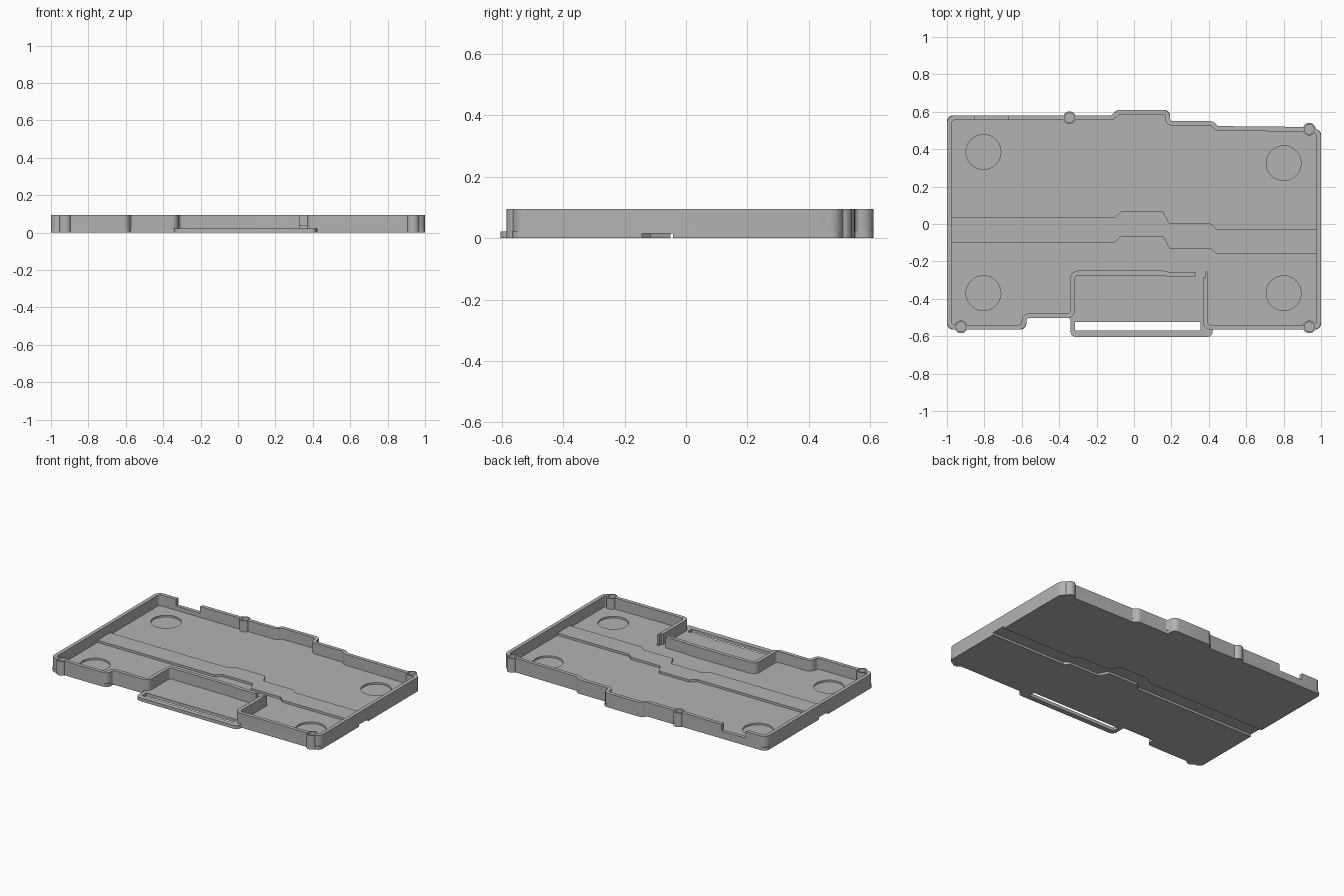
import bpy, bmesh, math
from mathutils import Vector

if "Cube" in bpy.data.objects:
    bpy.data.objects.remove(bpy.data.objects["Cube"], do_unlink=True)

grey = bpy.data.materials.new("plain grey")
grey.use_nodes = True
grey.diffuse_color = (0.45, 0.45, 0.45, 1)
grey.node_tree.nodes["Principled BSDF"].inputs["Base Color"].default_value = (0.45, 0.45, 0.45, 1)

FLOOR, TOP, WALL = 0.022, 0.095, 0.025
RIDGE, GROOVE = 0.037, 0.015


def prism(name, pts, z0, z1):
    """Upright solid from a flat outline."""
    bm = bmesh.new()
    face = bm.faces.new([bm.verts.new((p[0], p[1], z0)) for p in pts])
    out = bmesh.ops.extrude_face_region(bm, geom=[face])
    for v in out["geom"]:
        if isinstance(v, bmesh.types.BMVert):
            v.co.z = z1
    bmesh.ops.recalc_face_normals(bm, faces=bm.faces)
    mesh = bpy.data.meshes.new(name)
    bm.to_mesh(mesh)
    bm.free()
    mesh.materials.append(grey)
    ob = bpy.data.objects.new(name, mesh)
    bpy.context.scene.collection.objects.link(ob)
    return ob


def box(name, x0, x1, y0, y1, z0, z1):
    return prism(name, [(x0, y0), (x1, y0), (x1, y1), (x0, y1)], z0, z1)


def disc(name, centre, r, z0, z1, n=40):
    ring = [(centre[0] + r * math.cos(math.tau * i / n),
             centre[1] + r * math.sin(math.tau * i / n)) for i in range(n)]
    return prism(name, ring, z0, z1)


def fillet(pts, r, closed, steps=5):
    """Round the corners of a path."""
    pts = [Vector(p) for p in pts]
    out, n = [], len(pts)
    for i, p in enumerate(pts):
        if not closed and i in (0, n - 1):
            out.append(p)
            continue
        a, b = pts[i - 1] - p, pts[(i + 1) % n] - p
        half = a.angle(b) / 2
        cut = min(r / math.tan(half), a.length * 0.45, b.length * 0.45)
        s, e = p + a.normalized() * cut, p + b.normalized() * cut
        rad = cut * math.tan(half)
        c = p + (a.normalized() + b.normalized()).normalized() * (rad / math.sin(half))
        for k in range(steps + 1):
            d = s.lerp(e, k / steps) - c
            out.append(c + d.normalized() * rad)
    return out


def offset(pts, d, closed):
    """Shift a path to its right by d, with mitred joints."""
    out, n = [], len(pts)
    for i, p in enumerate(pts):
        dirs = []
        if closed or i > 0:
            dirs.append((p - pts[i - 1]).normalized())
        if closed or i < n - 1:
            dirs.append((pts[(i + 1) % n] - p).normalized())
        normals = [Vector((t.y, -t.x)) for t in dirs]
        m = sum(normals, Vector((0, 0))).normalized()
        out.append(p + m * (d / m.dot(normals[0])))
    return out


def carve(ob, cutters):
    """Subtract the cutters and keep the result as plain mesh."""
    for c in cutters:
        mod = ob.modifiers.new("cut", "BOOLEAN")
        mod.operation, mod.solver, mod.object = "DIFFERENCE", "EXACT", c
    dg = bpy.context.evaluated_depsgraph_get()
    mesh = bpy.data.meshes.new_from_object(ob.evaluated_get(dg))
    ob.modifiers.clear()
    ob.data = mesh


# Wall centre line, shared by the floor outline
shell = [(0.988, -0.552), (0.988, 0.485), (0.955, 0.506), (0.445, 0.511),
         (0.415, 0.537), (0.18, 0.537), (0.18, 0.598), (-0.085, 0.598),
         (-0.115, 0.568), (-0.988, 0.568), (-0.988, -0.552),
         (-0.588, -0.552), (-0.588, -0.491), (-0.328, -0.491)]
bay_back = [(-0.328, -0.262), (0.16, -0.262), (0.18, -0.268), (0.33, -0.268)]
path = fillet([(0.381, -0.285), (0.381, -0.552)] + shell + bay_back, 0.03, False)
wall = prism("wall", offset(path, WALL / 2, False)
             + offset(path, -WALL / 2, False)[::-1], FLOOR, TOP)
wall_lip = box("wall_lip", 0.381, 0.3935, -0.286, -0.255, FLOOR, TOP)

# Floor with the front handle tab
tab = [(-0.328, -0.592), (0.408, -0.592), (0.408, -0.552)]
outline = fillet(shell + tab, 0.02, True)
floor = prism("floor", offset(outline, WALL / 2, True), 0, FLOOR)

# Stepped ridge above the floor, with a matching groove underneath
jog = [(-0.105, -0.033), (-0.068, 0), (0.155, 0), (0.19, -0.065),
       (0.41, -0.065), (0.44, -0.093)]


def band(name, half, end, z0, z1):
    line = [(-end, jog[0][1])] + jog + [(end, jog[-1][1])]
    return prism(name, [(x, y - half) for x, y in line]
                 + [(x, y + half) for x, y in line[::-1]], z0, z1)


ridge = band("ridge", 0.0665, 0.98, FLOOR, RIDGE)
cutters = [band("groove_cutter", 0.0505, 1.1, -0.1, GROOVE),
           box("slot_cutter", -0.315, 0.355, -0.57, -0.525, -0.1, 0.1)]

# Round recesses in the floor
for c in [(-0.805, 0.385), (0.8, 0.325), (-0.805, -0.37), (0.8, -0.37)]:
    cutters.append(disc("recess_cutter", c, 0.093, 0.01, 0.1, 48))
carve(floor, cutters)

# Screw posts with blind holes, and the cable opening in the back wall
holes, posts = [], []
for c in [(-0.345, 0.568), (0.937, 0.507), (-0.925, -0.55), (0.937, -0.55)]:
    hole = disc("hole_cutter", c, 0.026, 0.045, 0.2, 24)
    post = disc("screw_post", c, 0.034, 0, TOP, 32)
    carve(post, [hole])
    holes.append(hole)
    posts.append(post)
opening = box("opening_cutter", -0.85, -0.67, 0.5, 0.7, 0.05, 0.2)
carve(wall, holes + [opening])

for c in cutters + holes + [opening]:
    bpy.data.objects.remove(c, do_unlink=True)

# Smooth the round walls, keep edges sharp
bpy.ops.object.select_all(action="DESELECT")
for ob in [floor, wall, wall_lip, ridge] + posts:
    ob.select_set(True)
    bpy.context.view_layer.objects.active = ob
bpy.ops.object.shade_smooth_by_angle(angle=math.radians(30))
